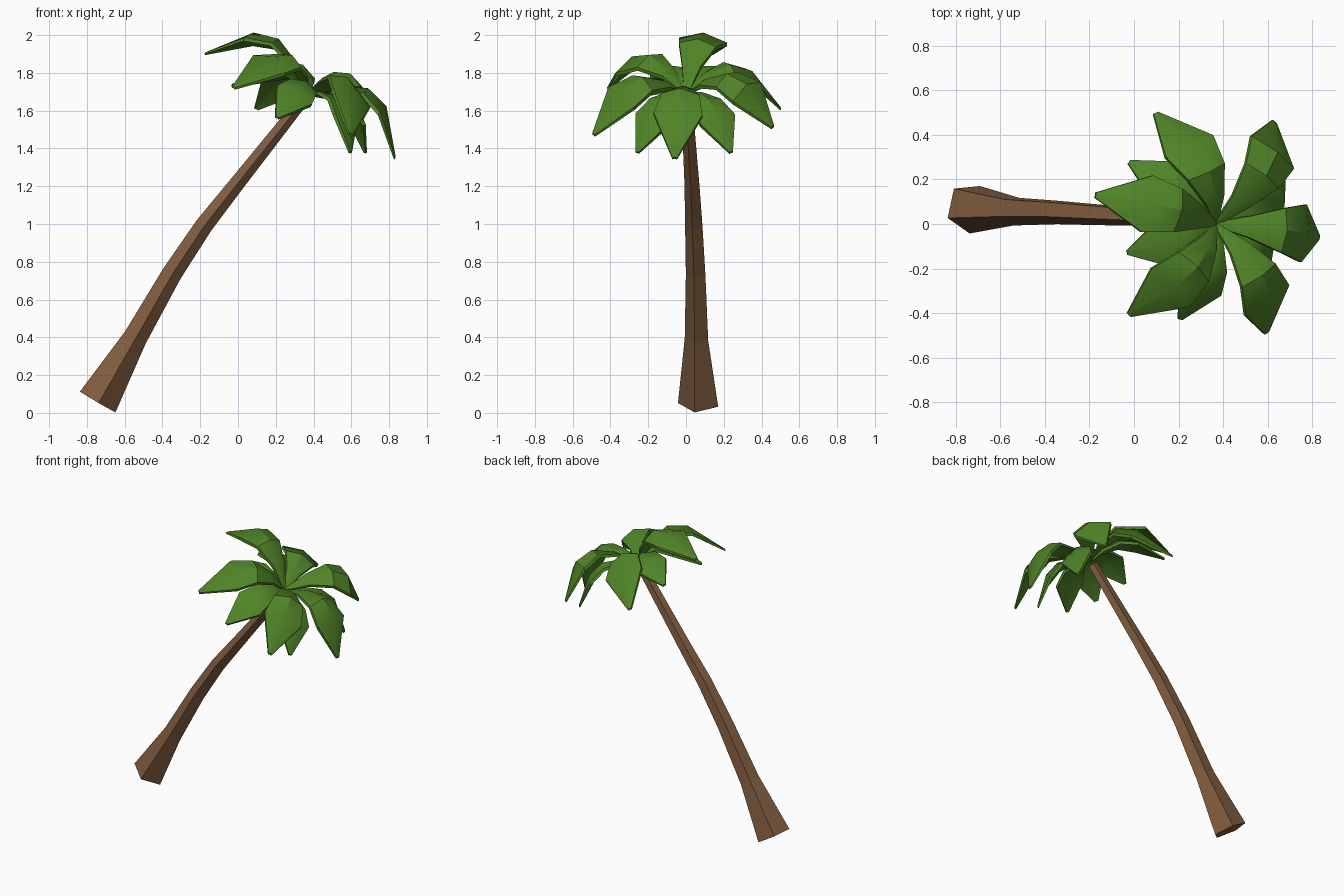
import bpy, bmesh, math
from mathutils import Vector

cube = bpy.data.objects.get("Cube")
if cube:
    bpy.data.objects.remove(cube, do_unlink=True)


def material(name, rgb):
    mat = bpy.data.materials.new(name)
    mat.use_nodes = True
    mat.diffuse_color = (*rgb, 1)
    mat.node_tree.nodes["Principled BSDF"].inputs["Base Color"].default_value = (*rgb, 1)
    return mat


BARK = material("bark brown", (0.22, 0.11, 0.05))
LEAF = material("leaf green", (0.08, 0.23, 0.02))


def skin(name, rings, mat):
    """Join closed rings of points into a capped solid."""
    bm = bmesh.new()
    loops = [[bm.verts.new(p) for p in ring] for ring in rings]
    n = len(loops[0])
    for a, b in zip(loops, loops[1:]):
        for i in range(n):
            j = (i + 1) % n
            bm.faces.new((a[i], a[j], b[j], b[i]))
    bm.faces.new(loops[0])
    bm.faces.new(loops[-1])
    bmesh.ops.recalc_face_normals(bm, faces=bm.faces)
    mesh = bpy.data.meshes.new(name)
    bm.to_mesh(mesh)
    bm.free()
    mesh.materials.append(mat)
    obj = bpy.data.objects.new(name, mesh)
    bpy.context.collection.objects.link(obj)
    return obj


# Leaning five-sided trunk: centre and radius of each ring
path = [((-0.745, 0.072, 0.06), 0.115), ((-0.545, 0.06, 0.40), 0.067),
        ((-0.35, 0.055, 0.74), 0.056), ((-0.18, 0.045, 0.995), 0.05),
        ((-0.01, 0.035, 1.21), 0.043), ((0.355, 0.005, 1.67), 0.032)]
centres = [Vector(p) for p, r in path]
rings = []
for k, (p, r) in enumerate(path):
    along = (centres[min(k + 1, len(path) - 1)] - centres[max(k - 1, 0)]).normalized()
    u = Vector((0, 1, 0)).cross(along).normalized()
    v = along.cross(u)
    angles = [math.radians(-13 + 72 * i) for i in range(5)]
    rings.append([centres[k] + r * (math.cos(t) * u + math.sin(t) * v) for t in angles])
skin("trunk", rings, BARK)

# Crown fronds spring from one point around a tilted axis
CROWN = Vector((0.37, 0, 1.69))
AXIS = Vector((0.47, 0, 0.88)).normalized()
# Along the frond: fraction, arch height, half width, edge droop
STATIONS = [(0, 0, 0.01, 0.0), (0.22, 0.13, 0.05, 0.015), (0.47, 0.212, 0.1, 0.035),
            (0.70, 0.192, 0.13, 0.045), (1, 0, 0.012, 0.004)]


def frond(name, tip, arch, width):
    chord = Vector(tip) - CROWN
    side = AXIS.cross(chord).normalized()
    up = chord.cross(side).normalized()
    sections = []
    for f, h, w, droop in STATIONS:
        rib = CROWN + chord * f + AXIS * h * arch
        edge = side * w * width
        low = rib - AXIS * droop * width
        top = [low + edge, rib, low - edge]
        thick = up * (0.012 if f in (0, 1) else 0.02)
        sections.append(top + [p - thick for p in reversed(top)])
    obj = skin(name, sections, LEAF)
    bpy.ops.object.select_all(action='DESELECT')
    obj.select_set(True)
    bpy.context.view_layer.objects.active = obj
    bpy.ops.object.shade_smooth_by_angle(angle=math.radians(35))


upper = [(0.835, -0.06, 1.355), (0.60, -0.49, 1.48), (-0.02, -0.41, 1.73),
         (-0.17, 0.13, 1.91), (0.10, 0.50, 1.62), (0.635, 0.46, 1.52)]
lower = [(0.60, -0.26, 1.385), (0.21, -0.43, 1.57), (-0.03, -0.13, 1.74),
         (-0.02, 0.28, 1.74), (0.68, 0.24, 1.385)]
for i, tip in enumerate(upper):
    frond(f"upper_frond_{i + 1}", tip, 1.0, 1.0)
for i, tip in enumerate(lower):
    frond(f"lower_frond_{i + 1}", tip, 0.66, 0.82)
